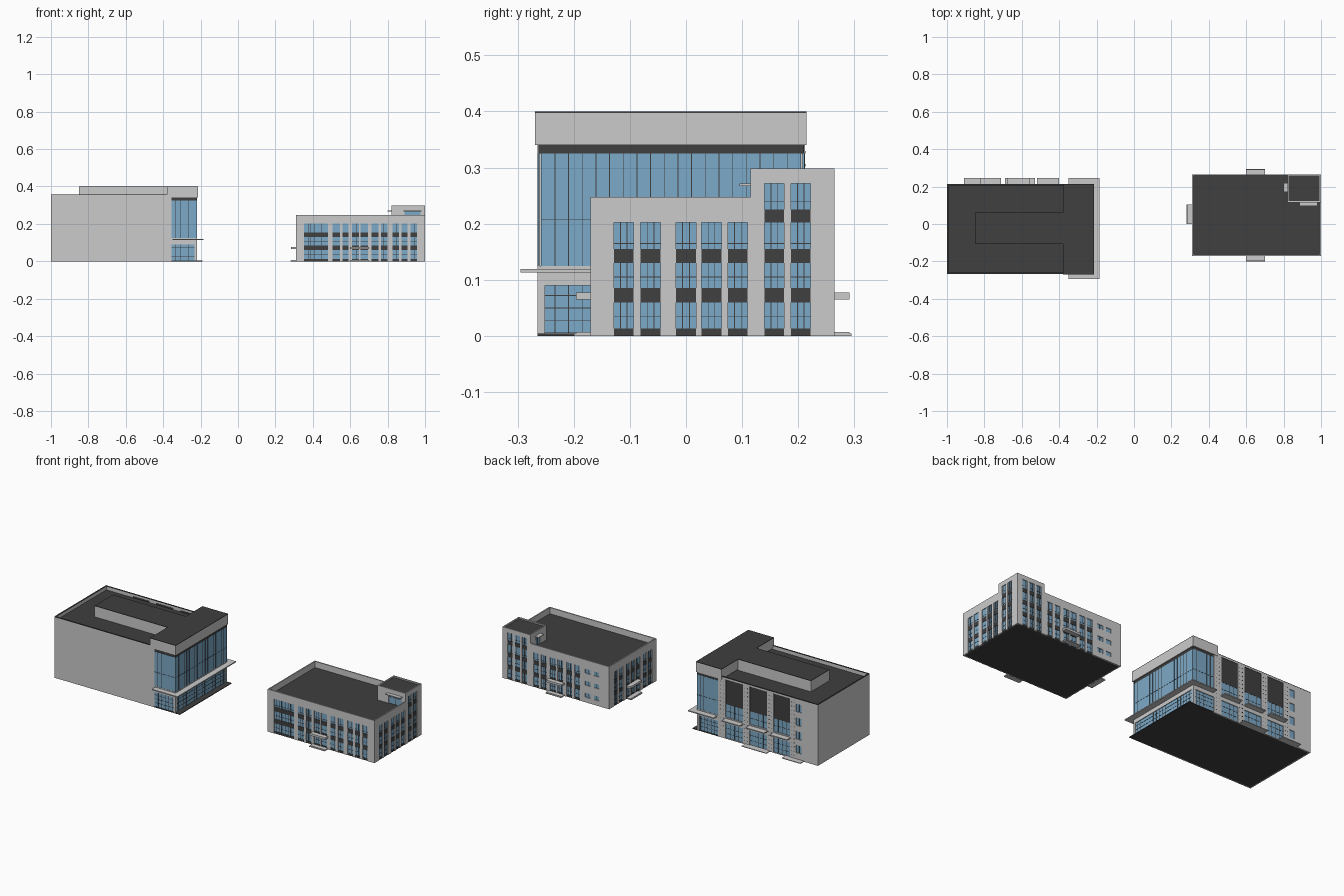
import bpy, bmesh
from mathutils import Matrix

if "Cube" in bpy.data.objects:
    bpy.data.objects.remove(bpy.data.objects["Cube"])

def material(name, c):
    m = bpy.data.materials.new(name)
    m.diffuse_color = (*c, 1)
    m.use_nodes = True
    m.node_tree.nodes["Principled BSDF"].inputs["Base Color"].default_value = m.diffuse_color
    return m

MATS = {"glass": material("blue_glass", (0.20, 0.40, 0.58)),
        "dark": material("charcoal", (0.05, 0.05, 0.05)),
        "grey": None}
PARTS = {}
T = 0.007  # wall thickness

def box(name, mat, x0, x1, y0, y1, z0, z1):
    bm = PARTS.setdefault((name, mat), bmesh.new())
    m = Matrix.Translation(((x0+x1)/2, (y0+y1)/2, (z0+z1)/2)) @ Matrix.Diagonal((x1-x0, y1-y0, z1-z0, 1))
    bmesh.ops.create_cube(bm, size=1, matrix=m)

# A face is (axis along the wall, plane position, inward direction)
def fbox(name, mat, face, u0, u1, d0, d1, z0, z1):
    axis, p, s = face
    a, b = sorted((p+s*d0, p+s*d1))
    if axis == 'x':
        box(name, mat, u0, u1, a, b, z0, z1)
    else:
        box(name, mat, a, b, u0, u1, z0, z1)

def wall(name, face, u0, u1, z0, z1, cols=()):
    """Wall with columns of openings: (start, end, [(low, high), ...])."""
    cur = u0
    for a, b, holes in sorted(cols):
        if a > cur:
            fbox(name, "grey", face, cur, a, 0, T, z0, z1)
        low = z0
        for lo, hi in holes:
            if lo > low:
                fbox(name, "grey", face, a, b, 0, T, low, lo)
            low = hi
        if z1 > low:
            fbox(name, "grey", face, a, b, 0, T, low, z1)
        cur = b
    if u1 > cur:
        fbox(name, "grey", face, cur, u1, 0, T, z0, z1)

def glazing(pre, face, a, b, lo, hi, nv, rows=(), d=0.004):
    """Glass sheet with thin dark bars."""
    fbox(pre + "_glass", "glass", face, a, b, d, d+0.003, lo, hi)
    w = 0.0007
    for i in range(1, nv):
        u = a + (b-a)*i/nv
        fbox(pre + "_window_bars", "dark", face, u-w, u+w, d-0.001, d, lo, hi)
    for z in rows:
        fbox(pre + "_window_bars", "dark", face, a, b, d-0.001, d, z-w, z+w)

# ---------------- Office block (right) ----------------
O = "office"
X0, X1, Y0, Y1, H, TH, ROOF = 0.31, 1.0, -0.17, 0.265, 0.248, 0.298, 0.212
TX, TY = 0.82, 0.115
front, back = ('x', Y0, 1), ('x', Y1, -1)
left, right = ('y', X0, 1), ('y', X1, -1)
SPANDRELS = [(0, 0.013), (0.06, 0.085), (0.13, 0.155), (0.202, 0.225)]

def strip_windows(face, spans, top):
    for a, b in spans:
        nv = max(2, round((b-a)/0.012))
        rows = [z for z in (0.035, 0.105, 0.165, 0.24) if z < top]
        glazing(O, face, a, b, 0, top, nv, rows)
        for lo, hi in SPANDRELS:
            if hi < top:
                fbox(O + "_spandrels", "dark", face, a, b, 0.002, 0.004, lo, hi)
    return [(a, b, [(0, top)]) for a, b in spans]

W = O + "_walls"
front_spans = [(0.352, 0.48), (0.505, 0.545), (0.558, 0.592), (0.61, 0.648), (0.656, 0.694),
               (0.715, 0.75), (0.765, 0.80), (0.825, 0.86), (0.873, 0.907), (0.922, 0.956)]
wall(W, front, X0, X1, 0, H, strip_windows(front, front_spans, 0.202))
side_spans = [(-0.128, -0.094), (-0.081, -0.045), (-0.018, 0.018), (0.028, 0.063), (0.075, 0.11)]
tower_side = [(0.14, 0.175), (0.187, 0.222)]
wall(W, right, Y0+T, TY, 0, H, strip_windows(right, side_spans, 0.202))
wall(W, right, TY, Y1-T, 0, TH, strip_windows(right, tower_side, 0.272))
wall(W, left, Y0+T, Y1-T, 0, H, strip_windows(left, side_spans + tower_side, 0.202))
back_spans = [(0.50, 0.535), (0.55, 0.585), (0.607, 0.645), (0.655, 0.693), (0.715, 0.75), (0.765, 0.80)]
cols = strip_windows(back, back_spans, 0.202)
for a, b in [(0.375, 0.41), (0.43, 0.465)]:  # small stair windows
    holes = [(0.03, 0.055), (0.10, 0.125), (0.17, 0.195)]
    cols.append((a, b, holes))
    for lo, hi in holes:
        glazing(O, back, a, b, lo, hi, 2)
wall(W, back, X0, TX, 0, H, cols)
tower_back = [(0.84, 0.873), (0.887, 0.92), (0.935, 0.968)]
wall(W, back, TX, X1, 0, TH, strip_windows(back, tower_back, 0.272))

# tower walls facing the roof, with glazed doors and small canopies
tf, tl = ('x', TY, 1), ('y', TX, 1)
wall(W, tf, TX, X1-T, ROOF, TH, [(0.89, 0.975, [(ROOF, 0.266)])])
glazing(O, tf, 0.89, 0.975, ROOF, 0.266, 4, [0.25])
wall(W, tl, TY+T, Y1-T, ROOF, TH, [(0.175, 0.215, [(ROOF, 0.266)])])
glazing(O, tl, 0.175, 0.215, ROOF, 0.266, 2, [0.25])
fbox(O + "_roof_canopies", "grey", tf, 0.885, 0.98, -0.02, 0, 0.267, 0.272)
fbox(O + "_roof_canopies", "grey", tl, 0.17, 0.22, -0.022, 0, 0.267, 0.272)

# roofs, floor, entrance canopies and steps
box(O + "_roof", "dark", X0+T, X1-T, Y0+T, Y1-T, ROOF-0.005, ROOF)
box(O + "_tower_roof", "dark", TX+T, X1-T, TY+T, Y1-T, TH-0.012, TH-0.007)
box(O + "_floor", "dark", X0+T, X1-T, Y0+T, Y1-T, 0, 0.004)
for face, a, b, d in [(front, 0.60, 0.70, 0.026), (back, 0.60, 0.70, 0.026), (left, 0.0, 0.105, 0.026)]:
    fbox(O + "_entrance_canopies", "grey", face, a, b, -d, 0, 0.065, 0.077)
    fbox(O + "_entrance_steps", "grey", face, a, b, -d-0.004, 0, 0, 0.004)
    fbox(O + "_entrance_steps", "grey", face, a, b, -d, 0, 0.004, 0.007)

# ---------------- Glass-cornered hall (left) ----------------
A = "hall"
X0, X1, Y0, Y1, H, ROOF, CX = -1.0, -0.218, -0.265, 0.212, 0.355, 0.335, -0.355
front, back = ('x', Y0, 1), ('x', Y1, -1)
left, right = ('y', X0, 1), ('y', X1, -1)
W = A + "_walls"
wall(W, front, X0, CX, 0, H)
wall(W, left, Y0+T, Y1-T, 0, H)

# rear bays: glass below, dark panel above
bays = [(-0.515, -0.405), (-0.672, -0.56), (-0.82, -0.715)]
cols = []
for a, b in bays:
    cols.append((a, b, [(0.004, 0.09), (0.125, 0.345)]))
    glazing(A, back, a, b, 0.004, 0.09, 4, [0.03, 0.06])
    glazing(A, back, a, b, 0.125, 0.20, 4, [0.16])
    fbox(A + "_rear_panels", "dark", back, a, b, 0.003, 0.007, 0.20, 0.345)
    fbox(A + "_rear_canopies", "grey", back, a-0.003, b+0.003, -0.033, 0, 0.112, 0.118)
holes = [(z, z+0.045) for z in (0.04, 0.12, 0.20, 0.28)]
cols.append((-0.893, -0.86, holes))
for lo, hi in holes:
    glazing(A, back, -0.893, -0.86, lo, hi, 2)
wall(W, back, X0, CX, 0, H, cols)
for a, b in [(-0.69, -0.53), (-0.91, -0.79)]:
    fbox(A + "_rear_steps", "grey", back, a, b, -0.033, 0, 0, 0.004)

# studs on the rear piers
for a, b in [(-0.40, -0.36), (-0.555, -0.52), (-0.71, -0.677), (-0.853, -0.825)]:
    for i in range(14):
        for u in (a + (b-a)*0.25, a + (b-a)*0.75):
            z = 0.02 + i*0.0235
            fbox(A + "_pier_studs", "dark", back, u-0.002, u+0.002, -0.0008, 0.001, z, z+0.004)

# glazed corner on three sides
for face, a, b, n in [(front, CX, X1, 6), (right, Y0+T, Y1-T, 19), (back, CX, X1, 6)]:
    glazing(A, face, a, b, 0.125, 0.325, n, [0.207], d=0.001)
    glazing(A, face, a, b, 0.005, 0.09, n, [0.027, 0.05, 0.072], d=0.004)
    fbox(A + "_storey_band", "grey", face, a, b, 0, T, 0.09, 0.125)
    fbox(A + "_head_band", "dark", face, a, b, 0.002, T, 0.325, 0.34)
for y in (Y0, Y1-0.014):
    box(A + "_corner_posts", "grey", X1-0.014, X1, y, y+0.014, 0.004, 0.09)
box(A + "_corner_canopy", "grey", -0.35, -0.185, Y0-0.03, Y1+0.033, 0.113, 0.119)
box(A + "_plinth", "dark", CX, -0.19, Y0, Y1, 0, 0.004)
box(A + "_floor", "dark", X0+T, CX, Y0+T, Y1-T, 0, 0.004)

# roof, parapet edging, raised T-shaped upper roof
box(A + "_roof", "dark", X0+T, CX, Y0+T, Y1-T, ROOF-0.005, ROOF)
for face, a, b in [(front, X0, -0.38), (back, X0, -0.38), (left, Y0+T, Y1-T)]:
    fbox(A + "_parapet_edge", "dark", face, a, b, -0.001, T, H, H+0.002)
for x0, x1, y0, y1, z in [(-0.38, -0.214, Y0-0.004, Y1+0.003, 0.34), (-0.85, -0.38, -0.107, 0.062, ROOF)]:
    box(A + "_upper_roof", "grey", x0, x1, y0, y1, z, 0.397)
    box(A + "_upper_roof_cap", "dark", x0, x1, y0, y1, 0.397, 0.4)

# ---------------- Turn the collected boxes into objects ----------------
for (name, mat), bm in PARTS.items():
    me = bpy.data.meshes.new(name)
    bm.to_mesh(me)
    bm.free()
    if MATS[mat]:
        me.materials.append(MATS[mat])
    bpy.context.collection.objects.link(bpy.data.objects.new(name, me))
